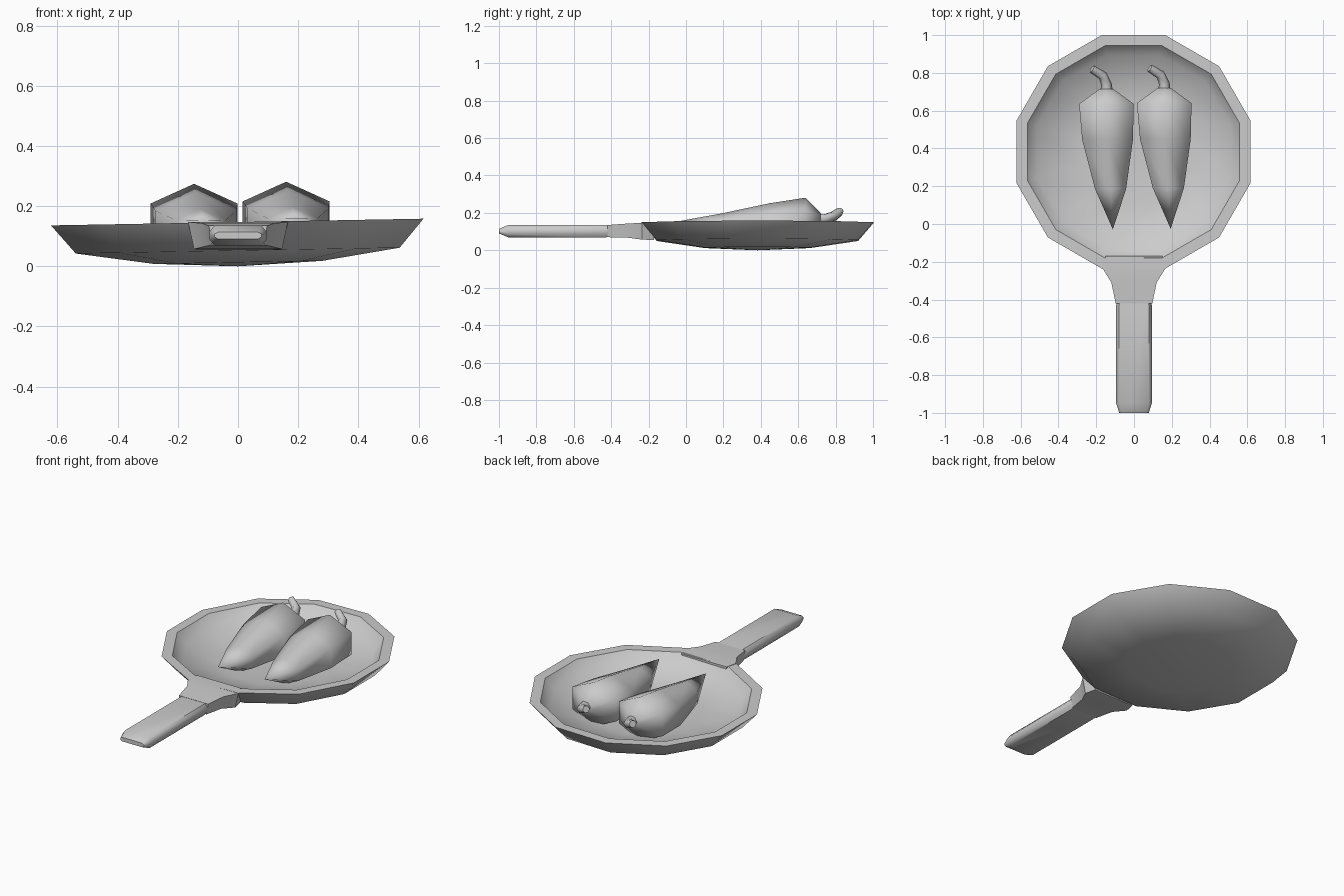
import bpy, bmesh, math
from mathutils import Matrix, Vector

cube = bpy.data.objects.get("Cube")
if cube:
    bpy.data.objects.remove(cube)

grey = bpy.data.materials.new("light grey")
grey.use_nodes = True
colour = (0.6, 0.6, 0.6, 1)
grey.diffuse_color = colour
grey.node_tree.nodes["Principled BSDF"].inputs["Base Color"].default_value = colour


def loft(name, rings, angle, matrix=Matrix()):
    """Skin a list of equally sized rings; a single-point ring closes to a tip."""
    bm = bmesh.new()
    loops = [[bm.verts.new(matrix @ Vector(p)) for p in ring] for ring in rings]
    n = max(len(r) for r in loops)
    for a, b in zip(loops, loops[1:]):
        for i in range(n):
            j = (i + 1) % n
            quad = [a[i % len(a)], a[j % len(a)], b[j % len(b)], b[i % len(b)]]
            bm.faces.new(list(dict.fromkeys(quad)))
    for ring in (loops[0], loops[-1]):
        if len(ring) > 2:
            bm.faces.new(ring)
    bmesh.ops.recalc_face_normals(bm, faces=bm.faces)
    mesh = bpy.data.meshes.new(name)
    bm.to_mesh(mesh)
    bm.free()
    mesh.materials.append(grey)
    obj = bpy.data.objects.new(name, mesh)
    bpy.context.collection.objects.link(obj)
    bpy.ops.object.select_all(action='DESELECT')
    bpy.context.view_layer.objects.active = obj
    obj.select_set(True)
    bpy.ops.object.shade_smooth_by_angle(angle=math.radians(angle))
    return obj


# Pan: twelve-sided dish, slightly tilted
def dish_ring(r, z):
    if r == 0:
        return [(0, 0.382, z)]
    turns = [math.radians(15 + 30 * k) for k in range(12)]
    return [(r * math.cos(t), 0.382 + r * math.sin(t), z) for t in turns]


profile = [(0, 0), (0.29, 0.013), (0.557, 0.052), (0.641, 0.147),
           (0.582, 0.147), (0.53, 0.085), (0.29, 0.047), (0, 0.037)]
loft("pan", [dish_ring(r, z) for r, z in profile], 45, Matrix.Rotation(-0.018, 4, 'Y'))

# Neck: flared block between rim and handle
neck = [(-0.17, 0.15, 0.055, 0.146), (-0.235, 0.166, 0.057, 0.147),
        (-0.31, 0.12, 0.067, 0.143), (-0.42, 0.097, 0.07, 0.135)]
loft("neck", [[(-w, y, top), (w, y, top), (w * 0.88, y, low), (-w * 0.88, y, low)]
              for y, w, low, top in neck], 30)


# Handle: flat bar with bevelled corners and a tapered end
def bar_ring(y, w, h):
    outline = [(1, 0.4), (0.84, 1), (-0.84, 1), (-1, 0.4),
               (-1, -0.4), (-0.84, -1), (0.84, -1), (1, -0.4)]
    return [(w * x, y, 0.102 + h * z) for x, z in outline]


loft("handle", [bar_ring(-0.4, 0.086, 0.029), bar_ring(-0.43, 0.094, 0.033),
                bar_ring(-0.95, 0.094, 0.033), bar_ring(-1.0, 0.078, 0.012)], 48)


# Peppers: six-sided tapering bodies with curved stems
def pepper_ring(x, y, z, rx, rz):
    turns = [math.radians(30 + 60 * k) for k in range(6)]
    return [(x + rx * math.cos(t), y, z + rz * math.sin(t)) for t in turns]


body = [(0.182, 0.19, 0.122, 0.095, 0.075), (0.166, 0.45, 0.132, 0.155, 0.12),
        (0.16, 0.64, 0.15, 0.167, 0.131), (0.16, 0.72, 0.165, 0.04, 0.035)]
stem_path = [Vector(p) for p in ((0.16, 0.69, 0.165), (0.16, 0.745, 0.168),
                                 (0.14, 0.79, 0.185), (0.083, 0.825, 0.21))]
stem_radii = (0.036, 0.028, 0.025, 0.021)


def stem_rings():
    rings = []
    for i, p in enumerate(stem_path):
        d = stem_path[min(i + 1, 3)] - stem_path[max(i - 1, 0)]
        side = d.cross(Vector((0, 0, 1))).normalized()
        up = side.cross(d).normalized()
        turns = [math.radians(60 * k) for k in range(6)]
        rings.append([p + stem_radii[i] * (side * math.cos(t) + up * math.sin(t))
                      for t in turns])
    return rings


for label, shift in (("left", (0, 0, 0)), ("right", (-0.306, -0.004, -0.007))):
    place = Matrix.Translation(shift)
    rings = [[(0.194, -0.025, 0.158)]] + [pepper_ring(*s) for s in body]
    loft(label + "_pepper", rings, 65, place)
    loft(label + "_pepper_stem", stem_rings(), 65, place)
